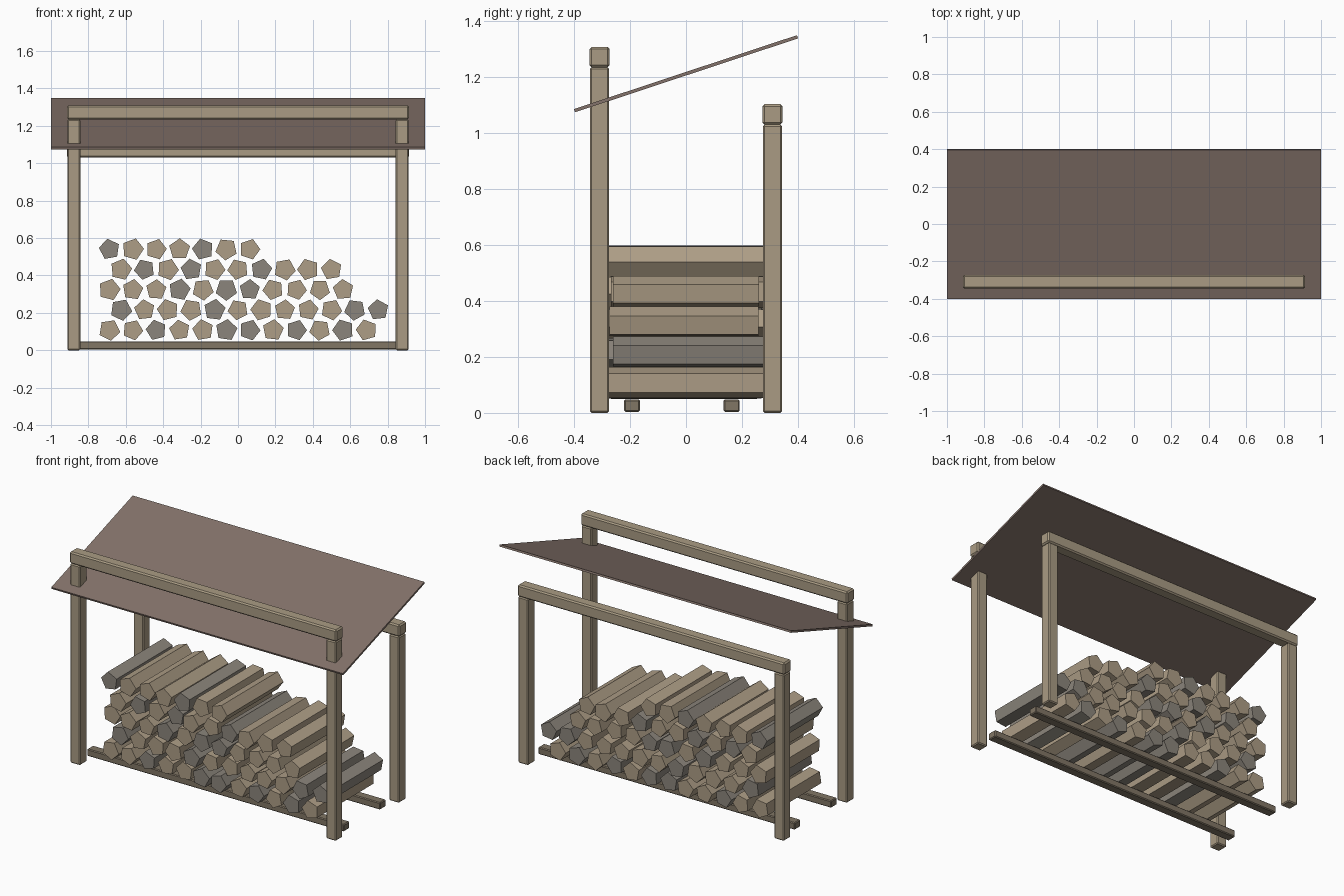
import bpy, bmesh, math, random
from mathutils import Matrix

if "Cube" in bpy.data.objects:
    bpy.data.objects.remove(bpy.data.objects["Cube"])

random.seed(7)


def material(name, rgb):
    m = bpy.data.materials.new(name)
    m.diffuse_color = (*rgb, 1)
    m.use_nodes = True
    m.node_tree.nodes["Principled BSDF"].inputs["Base Color"].default_value = m.diffuse_color
    return m


TIMBER = material("timber", (0.40, 0.33, 0.23))
ROOF = material("roof_brown", (0.23, 0.17, 0.145))
RUNNER = material("runner_wood", (0.22, 0.18, 0.13))
TAN = material("log_tan", (0.42, 0.34, 0.24))
GREY = material("log_grey", (0.26, 0.235, 0.20))


def finish(name, bm, mat):
    me = bpy.data.meshes.new(name)
    bm.to_mesh(me)
    bm.free()
    me.materials.append(mat)
    ob = bpy.data.objects.new(name, me)
    bpy.context.collection.objects.link(ob)
    return ob


def box(name, lo, hi, mat, bevel=0.0):
    size = [b - a for a, b in zip(lo, hi)]
    mid = [(a + b) / 2 for a, b in zip(lo, hi)]
    bm = bmesh.new()
    bmesh.ops.create_cube(bm, size=1, matrix=Matrix.Translation(mid) @ Matrix.Diagonal((*size, 1)))
    ob = finish(name, bm, mat)
    if bevel:
        b = ob.modifiers.new("bevel", 'BEVEL')
        b.width = bevel
        b.segments = 1
    return ob


# Posts and top beams: tall frame in front, short frame behind
for label, y, post_top, beam_top in (("front", -0.309, 1.235, 1.308), ("back", 0.309, 1.03, 1.103)):
    for side, x in (("left", -0.877), ("right", 0.877)):
        box(f"{label}_{side}_post", (x - 0.034, y - 0.034, 0), (x + 0.034, y + 0.034, post_top), TIMBER, 0.006)
    box(f"{label}_beam", (-0.915, y - 0.036, post_top), (0.915, y + 0.036, beam_top), TIMBER, 0.008)

# Ground runners under the stack
for label, y in (("front", -0.193), ("back", 0.163)):
    box(f"{label}_runner", (-0.88, y - 0.029, 0.004), (0.88, y + 0.029, 0.048), RUNNER, 0.005)

# Sloping roof sheet
roof = box("roof_sheet", (-1, -0.42, -0.006), (1, 0.42, 0.006), ROOF)
roof.location.z = 1.212
roof.rotation_euler.x = math.atan2(0.265, 0.80)

# Stacked five-sided logs, one string per row (T tan, G grey)
rows = ["TTGTTGGTGTGT", "GTTTGTTTTTGG", "TTTGTGGTTTT", "TGTGTTGTTT", "GTTTGTT"]
for r, row in enumerate(rows):
    for i, tone in enumerate(row):
        x = -0.6875 + 0.0625 * (r % 2) + 0.125 * i
        z = 0.108 + 0.108 * r
        bm = bmesh.new()
        turn = Matrix.Rotation(math.pi / 2, 4, 'X') @ Matrix.Rotation(random.uniform(0, math.tau), 4, 'Z')
        place = Matrix.Translation((x, random.uniform(-0.01, 0.01), z))
        radius = random.uniform(0.056, 0.060)
        bmesh.ops.create_cone(bm, cap_ends=True, segments=5, radius1=radius, radius2=radius,
                              depth=random.uniform(0.52, 0.56), matrix=place @ turn)
        finish(f"log_{r + 1}_{i + 1}", bm, TAN if tone == "T" else GREY)
